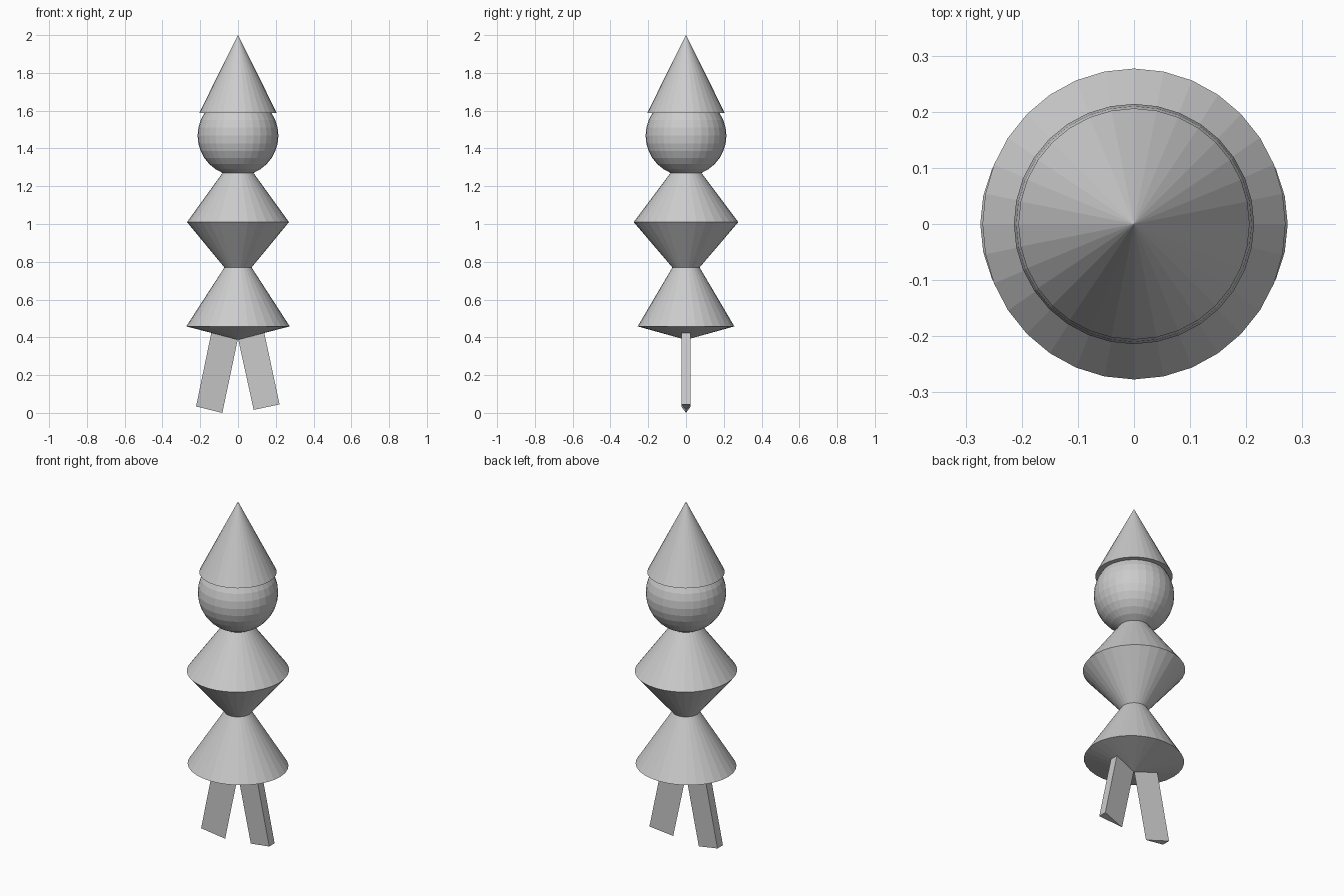
import bpy, bmesh, math

if "Cube" in bpy.data.objects:
    bpy.data.objects.remove(bpy.data.objects["Cube"])

SIDES = 32


def make_object(name, bm):
    bmesh.ops.recalc_face_normals(bm, faces=bm.faces)
    mesh = bpy.data.meshes.new(name)
    bm.to_mesh(mesh)
    bm.free()
    obj = bpy.data.objects.new(name, mesh)
    bpy.context.collection.objects.link(obj)
    return obj


def lathe(name, profile):
    """Closed solid of elliptical rings; each entry is (x radius, y radius, z)."""
    bm = bmesh.new()
    rings = []
    for rx, ry, z in profile:
        if rx == 0:
            rings.append([bm.verts.new((0, 0, z))] * SIDES)
        else:
            rings.append([bm.verts.new((rx * math.cos(2 * math.pi * i / SIDES),
                                        ry * math.sin(2 * math.pi * i / SIDES), z))
                          for i in range(SIDES)])
    for low, high in zip(rings, rings[1:]):
        for i in range(SIDES):
            j = (i + 1) % SIDES
            bm.faces.new(list(dict.fromkeys((low[i], low[j], high[j], high[i]))))
    for ring in (rings[0], rings[-1]):
        if ring[0] is not ring[1]:
            bm.faces.new(ring)
    return make_object(name, bm)


def wedge_leg(name, outer, inner):
    """Triangular prism: wide outer face, sharp inner edge; edges are (bottom, top) in xz."""
    bm = bmesh.new()
    bottom, top = [[bm.verts.new((outer[k][0], -0.025, outer[k][1])),
                    bm.verts.new((outer[k][0], 0.025, outer[k][1])),
                    bm.verts.new((inner[k][0], 0, inner[k][1]))] for k in (0, 1)]
    for i in range(3):
        j = (i + 1) % 3
        bm.faces.new((bottom[i], bottom[j], top[j], top[i]))
    bm.faces.new(bottom)
    bm.faces.new(top)
    return make_object(name, bm)


# Pointed hat
lathe("hat", [(0.206, 0.206, 1.587), (0, 0, 2.0)])

# Head
bm = bmesh.new()
bmesh.ops.create_uvsphere(bm, u_segments=32, v_segments=16, radius=0.214)
bmesh.ops.translate(bm, verts=bm.verts, vec=(0, 0, 1.468))
make_object("head", bm)

# Torso: two cones meeting at the widest point
lathe("torso", [(0.072, 0.072, 0.77), (0.27, 0.277, 1.01), (0.082, 0.082, 1.27)])

# Skirt with shallow conical underside
lathe("skirt", [(0, 0, 0.387), (0.274, 0.256, 0.458), (0.072, 0.072, 0.77)])

# Splayed wedge legs
wedge_leg("left_leg", ((-0.222, 0.034), (-0.141, 0.425)), ((-0.083, 0.0), (0.0, 0.395)))
wedge_leg("right_leg", ((0.22, 0.045), (0.139, 0.425)), ((0.083, 0.016), (0.0, 0.395)))
